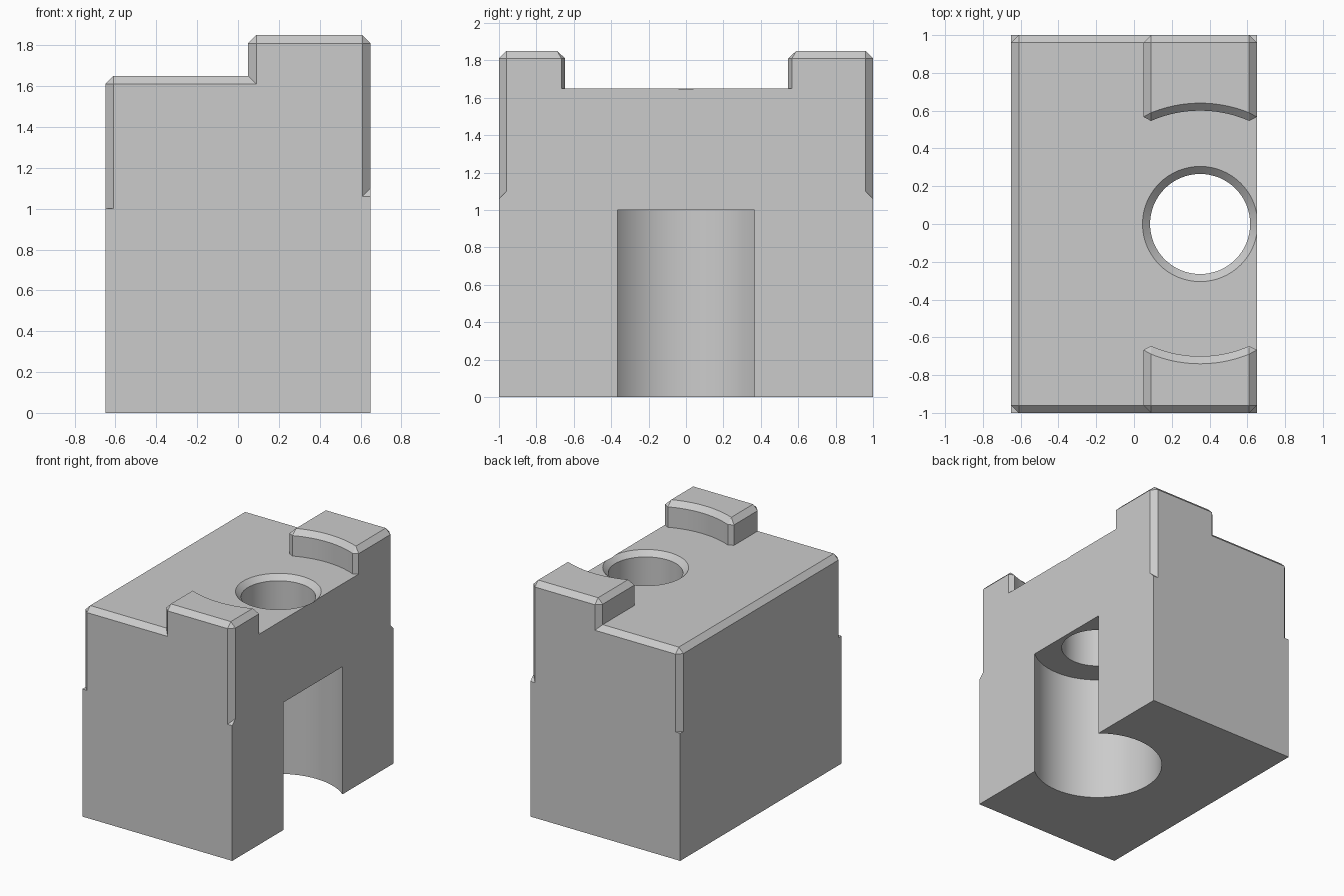
import bpy, bmesh, math

if "Cube" in bpy.data.objects:
    bpy.data.objects.remove(bpy.data.objects["Cube"])

grey = bpy.data.materials.new("light_grey")
grey.use_nodes = True
colour = (0.6, 0.6, 0.6, 1)
grey.diffuse_color = colour
grey.node_tree.nodes["Principled BSDF"].inputs["Base Color"].default_value = colour


def loft(name, rings):
    """Skin equal-length closed rings and cap both ends."""
    bm = bmesh.new()
    rows = [[bm.verts.new(p) for p in ring] for ring in rings]
    n = len(rows[0])
    for a, b in zip(rows, rows[1:]):
        for i in range(n):
            j = (i + 1) % n
            bm.faces.new((a[i], a[j], b[j], b[i]))
    bm.faces.new(rows[0])
    bm.faces.new(rows[-1])
    bmesh.ops.remove_doubles(bm, verts=bm.verts, dist=1e-5)
    bmesh.ops.recalc_face_normals(bm, faces=bm.faces)
    mesh = bpy.data.meshes.new(name)
    bm.to_mesh(mesh)
    bm.free()
    mesh.materials.append(grey)
    obj = bpy.data.objects.new(name, mesh)
    bpy.context.collection.objects.link(obj)
    return obj


# Stepped block: side outline, and the same outline inset at the end faces
W, C, STEP, TOP, LUG = 0.65, 0.04, 1.65, 1.85, 0.05
outline = [
    ((-W, 0), (-W, 0)),
    ((W, 0), (W, 0)),
    ((W, 1.10), (W, 1.06)),
    ((W, 1.10), (W - C, 1.06)),
    ((W, TOP - C), (W - C, TOP - C)),
    ((W - C, TOP), (W - C, TOP - C)),
    ((LUG + C, TOP), (LUG + C, TOP - C)),
    ((LUG, TOP - C), (LUG + C, TOP - C)),
    ((LUG, STEP), (LUG + C, STEP - C)),
    ((C - W, STEP), (C - W, STEP - C)),
    ((-W, STEP - C), (C - W, STEP - C)),
    ((-W, 1), (C - W, 1)),
    ((-W, 1), (-W, 1)),
]
block = loft("jaw_block", [
    [(pair[inset][0], y, pair[inset][1]) for pair in outline]
    for y, inset in ((-1, 1), (C - 1, 0), (1 - C, 0), (1, 1))])

# Concave gap between the two lugs, with chamfered rim and corners
AXIS_X, GAP_Y, HALF = 0.35, -0.05, 0.26


def gap_ring(r, z):
    xs = [HALF * (i / 12 - 1) for i in range(25)]
    arc = [(x, math.sqrt(r * r - x * x)) for x in xs]
    flare = arc[0][1] + 0.042
    arc = [(-HALF - 2 * C, flare)] + arc + [(HALF + 2 * C, flare)]
    both = arc + [(-x, -y) for x, y in arc]
    return [(AXIS_X + x, GAP_Y + y, z) for x, y in both]


gap = loft("gap_cutter", [gap_ring(0.65, STEP), gap_ring(0.65, TOP - C),
                          gap_ring(0.65 + 2 * C, TOP + C)])

# Wide bore from below, through hole and countersink
SEGMENTS = 64
bore_profile = [(0.473, -0.1), (0.473, 1), (0.265, 1), (0.265, STEP - C),
                (0.265 + 2 * C, STEP + C)]
angles = [math.tau * i / SEGMENTS for i in range(SEGMENTS)]
bore = loft("bore_cutter", [
    [(AXIS_X + r * math.cos(a), r * math.sin(a), z) for a in angles]
    for r, z in bore_profile])

# Cut the block, then discard the cutters
bpy.ops.object.select_all(action="DESELECT")
bpy.context.view_layer.objects.active = block
block.select_set(True)
for cutter in (gap, bore):
    cutter.hide_render = True
    mod = block.modifiers.new(cutter.name, "BOOLEAN")
    mod.operation = "DIFFERENCE"
    mod.solver = "EXACT"
    mod.object = cutter
    bpy.ops.object.modifier_apply(modifier=mod.name)
    bpy.data.objects.remove(cutter)

bpy.ops.object.shade_smooth_by_angle(angle=math.radians(25))
